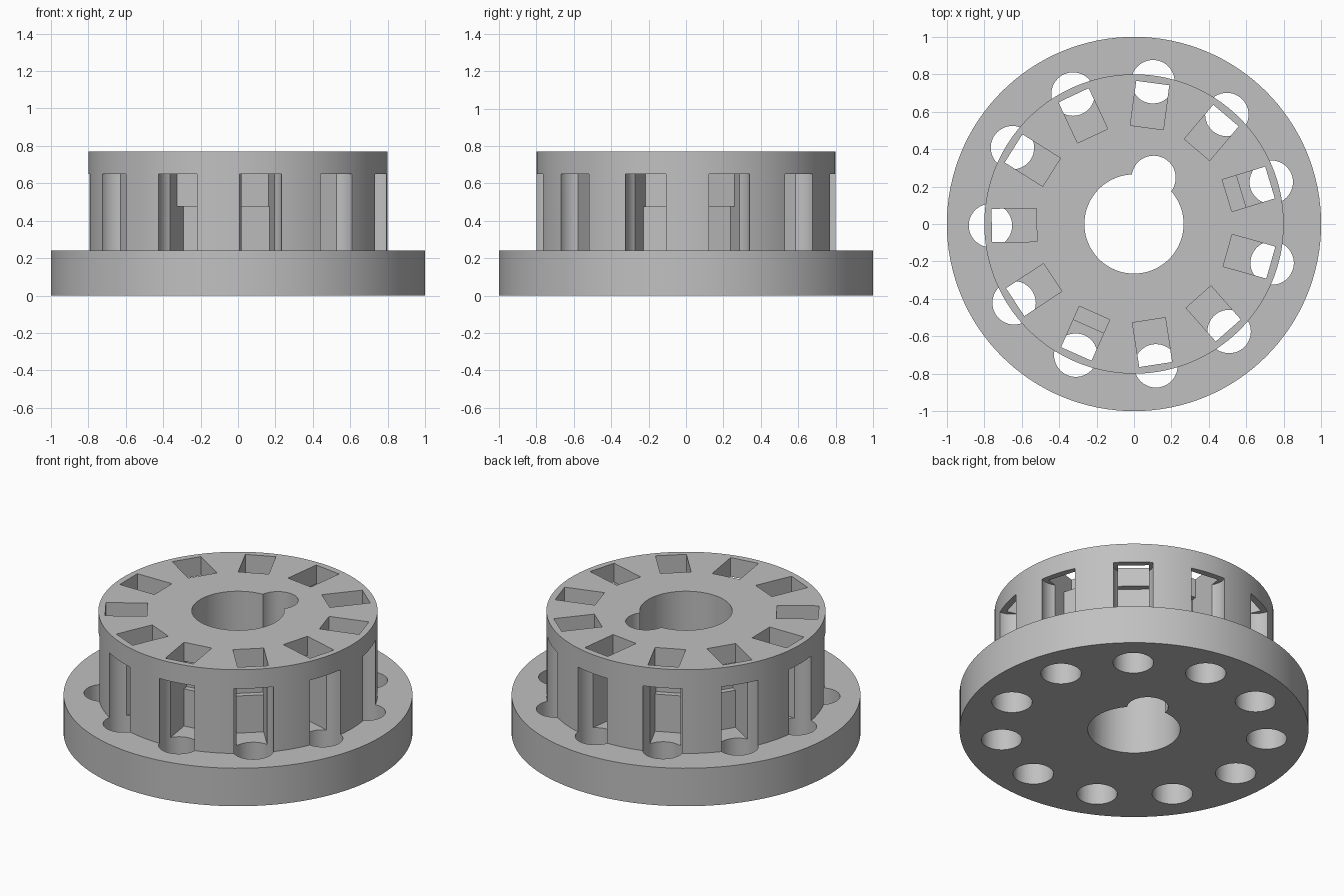
import bpy, bmesh, math
from mathutils import Matrix, Vector

cube = bpy.data.objects.get("Cube")
if cube:
    bpy.data.objects.remove(cube, do_unlink=True)

COUNT = 11
START = math.radians(180.6)
FLANGE_Z, GROOVE_Z, WINDOW_Z, TOP_Z = 0.24, 0.475, 0.65, 0.77

grey = bpy.data.materials.new("plain grey")
grey.use_nodes = True
grey.diffuse_color = (0.53, 0.53, 0.53, 1)
grey.node_tree.nodes["Principled BSDF"].inputs["Base Color"].default_value = grey.diffuse_color


def finish(name, bm):
    bmesh.ops.recalc_face_normals(bm, faces=bm.faces)
    mesh = bpy.data.meshes.new(name)
    bm.to_mesh(mesh)
    bm.free()
    mesh.materials.append(grey)
    obj = bpy.data.objects.new(name, mesh)
    bpy.context.collection.objects.link(obj)
    return obj


def add_cylinder(bm, x, y, radius, z0, z1, sides):
    bmesh.ops.create_cone(bm, cap_ends=True, segments=sides, radius1=radius, radius2=radius,
                          depth=z1 - z0, matrix=Matrix.Translation((x, y, (z0 + z1) / 2)))


def add_radial_box(bm, angle, r0, r1, width, z0, z1):
    m = (Matrix.Rotation(angle, 4, 'Z') @ Matrix.Translation(((r0 + r1) / 2, 0, (z0 + z1) / 2))
         @ Matrix.Diagonal((r1 - r0, width, z1 - z0, 1)))
    bmesh.ops.create_cube(bm, size=1, matrix=m)


# Stepped body: wide flange with a hub on it
bm = bmesh.new()
sides = 128
profile = [(0, 0), (1, 0), (1, FLANGE_Z), (0.8, FLANGE_Z), (0.8, TOP_Z), (0, TOP_Z)]
pts = [bm.verts.new((r, 0, z)) for r, z in profile]
edges = [bm.edges.new(pair) for pair in zip(pts, pts[1:])]
bmesh.ops.spin(bm, geom=pts + edges, cent=(0, 0, 0), axis=(0, 0, 1),
               angle=math.tau, steps=sides, use_merge=True)
bmesh.ops.remove_doubles(bm, verts=bm.verts, dist=1e-5)
body = finish("slotted_flanged_hub", bm)

# Cutters: centre bore, side notch, round holes, top slots, inner grooves
bore, notch, holes, slots, grooves = (bmesh.new() for _ in range(5))
add_cylinder(bore, 0, 0, 0.265, -0.1, 1, 96)
add_cylinder(notch, 0.105, 0.247, 0.118, -0.1, 1, 48)
for i in range(COUNT):
    a = START + i * math.tau / COUNT
    p = Matrix.Rotation(a, 3, 'Z') @ Vector((0.767, 0, 0))
    add_cylinder(holes, p.x, p.y, 0.116, -0.1, WINDOW_Z, 48)
    add_radial_box(slots, a, 0.52, 0.76, 0.178, FLANGE_Z, 1)
    add_radial_box(grooves, a, 0.485, 0.6, 0.178, GROOVE_Z, WINDOW_Z)

cutters = []
for name, cutter_bm in (("bore_cutter", bore), ("notch_cutter", notch), ("hole_cutter", holes),
                        ("slot_cutter", slots), ("groove_cutter", grooves)):
    cutter = finish(name, cutter_bm)
    cutter.hide_render = True
    cutters.append(cutter)
    mod = body.modifiers.new(name, 'BOOLEAN')
    mod.operation = 'DIFFERENCE'
    mod.solver = 'EXACT'
    mod.object = cutter

# Bake the cuts and drop the cutters
bpy.context.view_layer.update()
result = bpy.data.meshes.new_from_object(body.evaluated_get(bpy.context.evaluated_depsgraph_get()))
body.modifiers.clear()
body.data = result
result.materials.clear()
result.materials.append(grey)
for cutter in cutters:
    bpy.data.objects.remove(cutter, do_unlink=True)

# Smooth round walls, sharp rims
bpy.ops.object.select_all(action='DESELECT')
body.select_set(True)
bpy.context.view_layer.objects.active = body
bpy.ops.object.shade_smooth_by_angle(angle=math.radians(30))
